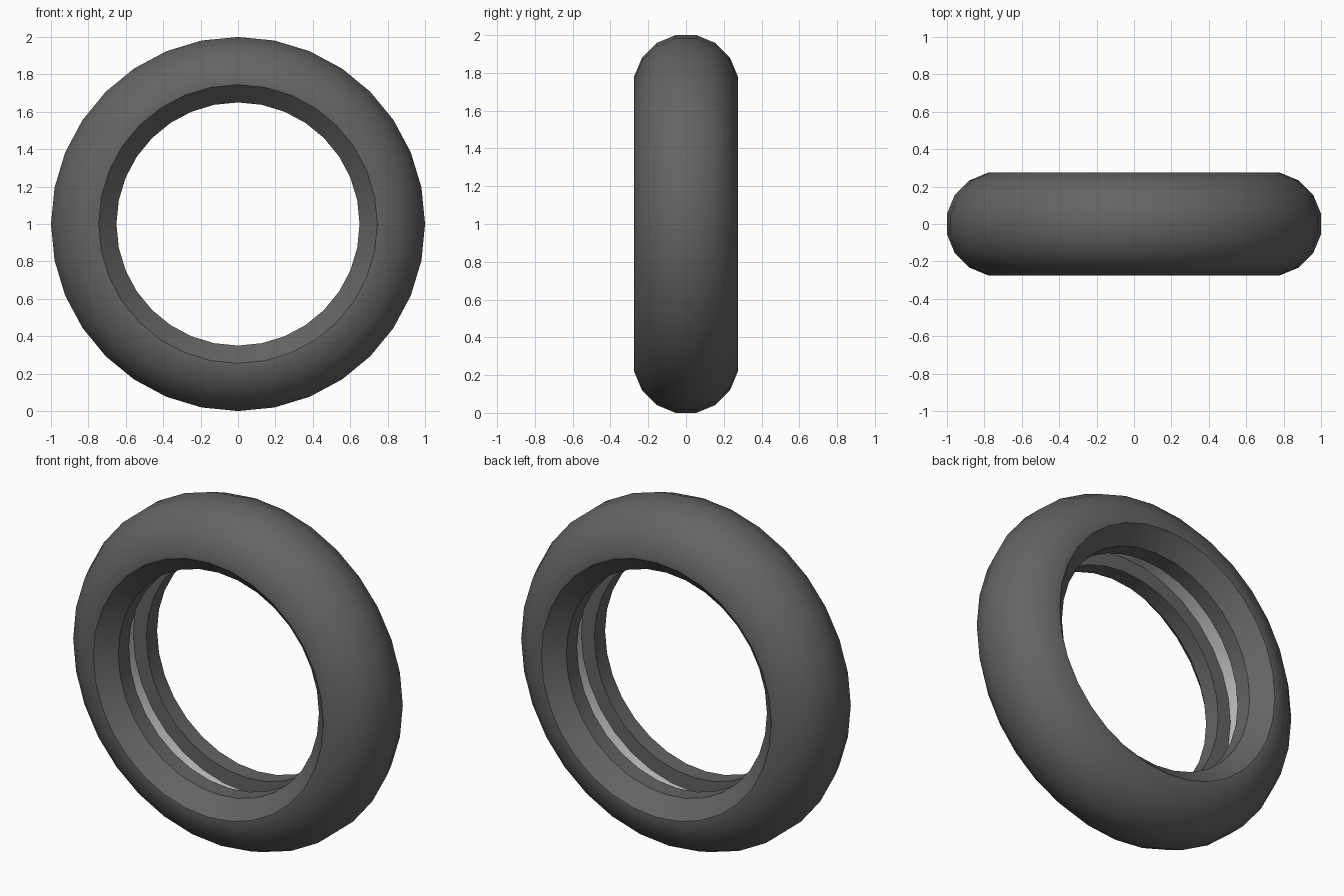
import bpy, bmesh, math
from mathutils import Vector, Matrix

SEGMENTS = 32      # steps around the axle
TUBE = 0.28        # radius of the round tread section
CENTRE = 0.72538   # distance from the axle to the section centre
BORE = 0.65        # inner radius
GROOVE = 0.08      # half width of the inner groove
FLOOR = 0.735      # radius of the groove floor

cube = bpy.data.objects.get("Cube")
if cube:
    bpy.data.objects.remove(cube, do_unlink=True)


def material(name, value):
    mat = bpy.data.materials.new(name)
    mat.use_nodes = True
    colour = (value, value, value, 1)
    mat.diffuse_color = colour
    mat.node_tree.nodes["Principled BSDF"].inputs["Base Color"].default_value = colour
    return mat


def lathe(name, profile, mat):
    """Spin a (y, radius) profile around the y axle."""
    bm = bmesh.new()
    verts = [bm.verts.new((0, y, r)) for y, r in profile]
    edges = [bm.edges.new(pair) for pair in zip(verts, verts[1:])]
    bmesh.ops.spin(bm, geom=verts + edges, cent=(0, 0, 0), axis=(0, 1, 0),
                   angle=math.tau, steps=SEGMENTS, use_merge=True)
    bmesh.ops.remove_doubles(bm, verts=bm.verts, dist=0.0001)
    # Make the normals point out of the solid ring
    middle = (FLOOR + 1) / 2
    bm.normal_update()
    for face in bm.faces:
        c = face.calc_center_median()
        core = Vector((c.x, 0, c.z)).normalized() * middle
        if face.normal.dot(c - core) < 0:
            face.normal_flip()
    bmesh.ops.transform(bm, matrix=Matrix.Translation((0, 0, 1)), verts=bm.verts)
    mesh = bpy.data.meshes.new(name)
    bm.to_mesh(mesh)
    bm.free()
    mesh.materials.append(mat)
    obj = bpy.data.objects.new(name, mesh)
    bpy.context.collection.objects.link(obj)
    bpy.ops.object.select_all(action="DESELECT")
    obj.select_set(True)
    bpy.context.view_layer.objects.active = obj
    bpy.ops.object.shade_smooth_by_angle(angle=math.radians(30))
    return obj


rubber = material("dark grey rubber", 0.127)
pale = material("pale grey lining", 0.58)

# Tyre half section: groove wall, bore, chamfered lip, then rounded tread
side = TUBE * math.cos(math.pi / 16)
half = [(GROOVE, FLOOR), (GROOVE, BORE), (side - 0.095, BORE), (side, BORE + 0.095)]
for i in range(4):
    a = math.pi / 16 + i * math.pi / 8
    half.append((TUBE * math.cos(a), CENTRE + TUBE * math.sin(a)))
lathe("tyre", half + [(-y, r) for y, r in reversed(half)], rubber)

# Pale lining on the floor of the groove
lathe("groove_lining", [(-GROOVE, FLOOR), (GROOVE, FLOOR)], pale)
